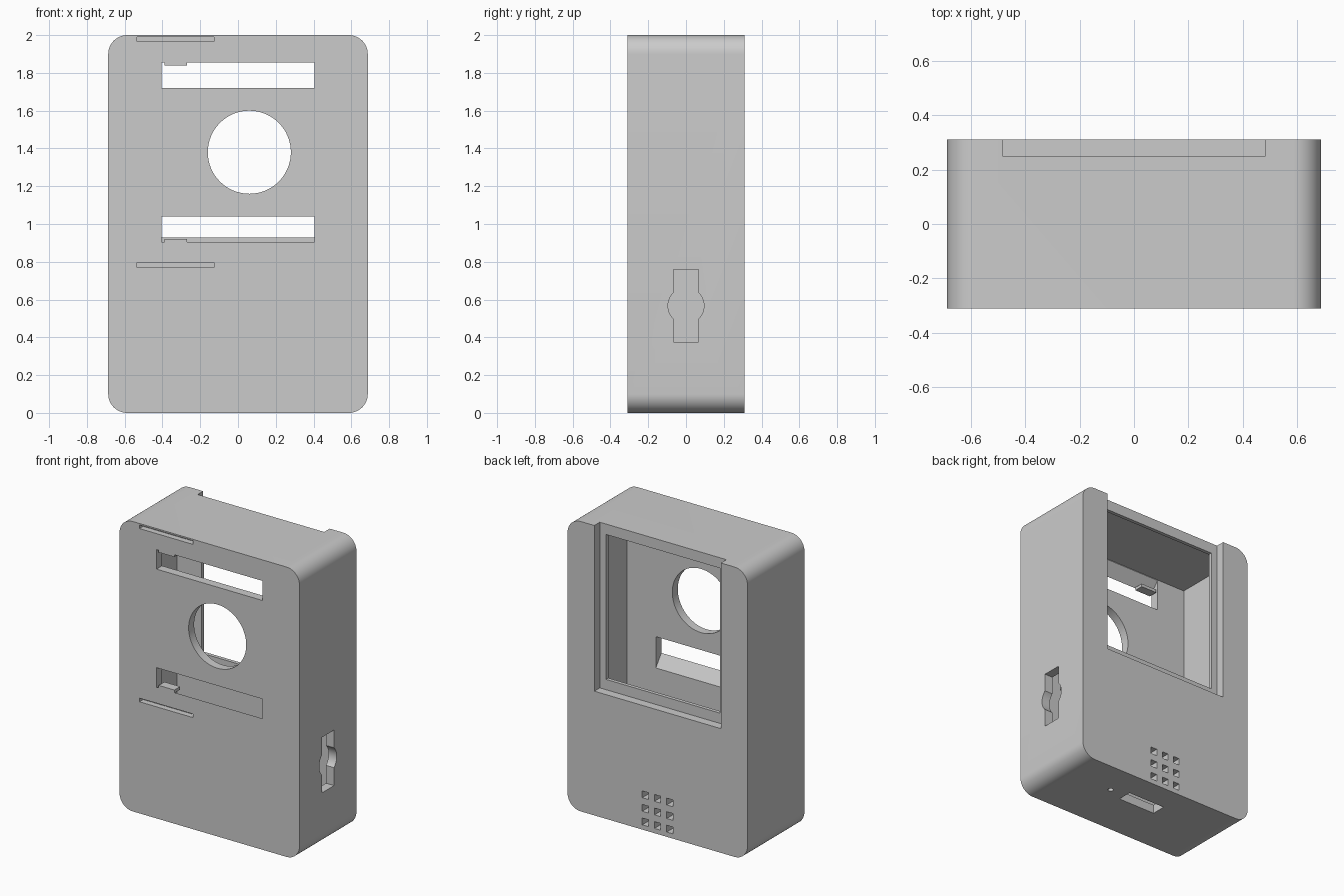
import bpy, bmesh
from math import sin, cos, pi, asin

if "Cube" in bpy.data.objects:
    bpy.data.objects.remove(bpy.data.objects["Cube"])


def prism(name, pts, axis, a, b):
    """Extrude a 2D profile along an axis. Profile is (x,z) for y, (y,z) for x, (x,y) for z."""
    def place(p, t):
        return {'x': (t, p[0], p[1]), 'y': (p[0], t, p[1]), 'z': (p[0], p[1], t)}[axis]
    bm = bmesh.new()
    lo = [bm.verts.new(place(p, a)) for p in pts]
    hi = [bm.verts.new(place(p, b)) for p in pts]
    bm.faces.new(lo)
    bm.faces.new(hi[::-1])
    n = len(pts)
    for i in range(n):
        j = (i + 1) % n
        bm.faces.new((lo[i], hi[i], hi[j], lo[j]))
    bmesh.ops.recalc_face_normals(bm, faces=bm.faces)
    me = bpy.data.meshes.new(name)
    bm.to_mesh(me)
    bm.free()
    ob = bpy.data.objects.new(name, me)
    bpy.context.collection.objects.link(ob)
    return ob


def rect(x0, x1, z0, z1):
    return [(x0, z0), (x1, z0), (x1, z1), (x0, z1)]


def box(name, x0, x1, y0, y1, z0, z1):
    return prism(name, rect(x0, x1, z0, z1), 'y', y0, y1)


def arc(cx, cy, r, a0, a1, n):
    return [(cx + r * cos(a0 + (a1 - a0) * i / n), cy + r * sin(a0 + (a1 - a0) * i / n))
            for i in range(n + 1)]


def circle(cx, cy, r, n):
    return arc(cx, cy, r, 0, 2 * pi, n)[:-1]


W, D, R = 0.687, 0.31, 0.1
MID = 1.38          # the front openings mirror about this height

# Outer shell: rounded rectangle extruded front to back
outline = []
for k, (cx, cz) in enumerate([(W - R, 2 - R), (R - W, 2 - R), (R - W, R), (W - R, R)]):
    outline += arc(cx, cz, R, k * pi / 2, (k + 1) * pi / 2, 12)
case = prism("case", outline, 'y', -D, D)

cutters = []
cut = cutters.append

# Hollow interior
cut(box("cavity", -0.625, 0.625, -0.25, 0.225, 0.06, 1.94))
# Sliding door recess, open at the top, and the opening inside it
cut(box("door_recess", -0.483, 0.483, 0.25, 0.4, 0.857, 2.1))
cut(box("door_opening", -0.435, 0.435, 0.2, 0.3, 0.928, 1.928))
# Round front hole
cut(prism("lens_hole", circle(0.06, MID, 0.22, 64), 'y', -0.4, -0.2))
# Front windows flaring away from the middle, and shallow slots beyond them
for s in (1, -1):
    prof = [(-0.4, 0.34), (-0.2, 0.34), (-0.2, 0.556), (-0.25, 0.556), (-0.31, 0.475), (-0.4, 0.475)]
    cut(prism("window_cut", [(y, MID + s * z) for y, z in prof], 'x', -0.405, 0.405))
    z0, z1 = sorted((MID + s * 0.585, MID + s * 0.61))
    cut(box("slot_cut", -0.535, -0.127, -0.4, -0.27, z0, z1))
# Keyhole-shaped opening on the right side
a = asin(0.095 and (0.0953 ** 2 - 0.066 ** 2) ** 0.5 / 0.0953)
key = [(0.066, 0.375)] + arc(0, 0.567, 0.0953, -a, a, 12) + [(0.066, 0.758), (-0.066, 0.758)]
key += arc(0, 0.567, 0.0953, pi - a, pi + a, 12) + [(-0.066, 0.375)]
cut(prism("side_cut", key, 'x', 0.58, 0.8))
# Grille on the back
for i in (-1, 0, 1):
    for j in (-1, 0, 1):
        x, z = i * 0.0935, 0.15 + j * 0.0935
        cut(box("grille_cut", x - 0.0235, x + 0.0235, 0.2, 0.4, z - 0.0235, z + 0.0235))
# Port and pin hole underneath
cut(box("port_cut", -0.142, 0.142, 0.025, 0.125, -0.1, 0.1))
cut(prism("pin_cut", circle(0.26, 0.078, 0.018, 20), 'z', -0.1, 0.1))

# Apply all the cuts
bpy.context.view_layer.objects.active = case
for c in cutters:
    c.hide_render = True
    m = case.modifiers.new("cut", 'BOOLEAN')
    m.operation, m.solver, m.object = 'DIFFERENCE', 'EXACT', c
    bpy.ops.object.modifier_apply(modifier=m.name)
for c in cutters:
    bpy.data.objects.remove(c)

# Small catch tabs on the outer edge of each window
for s, name in ((1, "upper_tab"), (-1, "lower_tab")):
    prof = [(-0.308, 0.459), (-0.245, 0.459), (-0.245, 0.48), (-0.308, 0.48)]
    prism(name, [(y, MID + s * z) for y, z in prof], 'x', -0.39, -0.27)

# Smooth the rounded parts, keep the edges sharp
bpy.ops.object.select_all(action='DESELECT')
case.select_set(True)
bpy.context.view_layer.objects.active = case
bpy.ops.object.shade_smooth_by_angle(angle=pi / 6)
